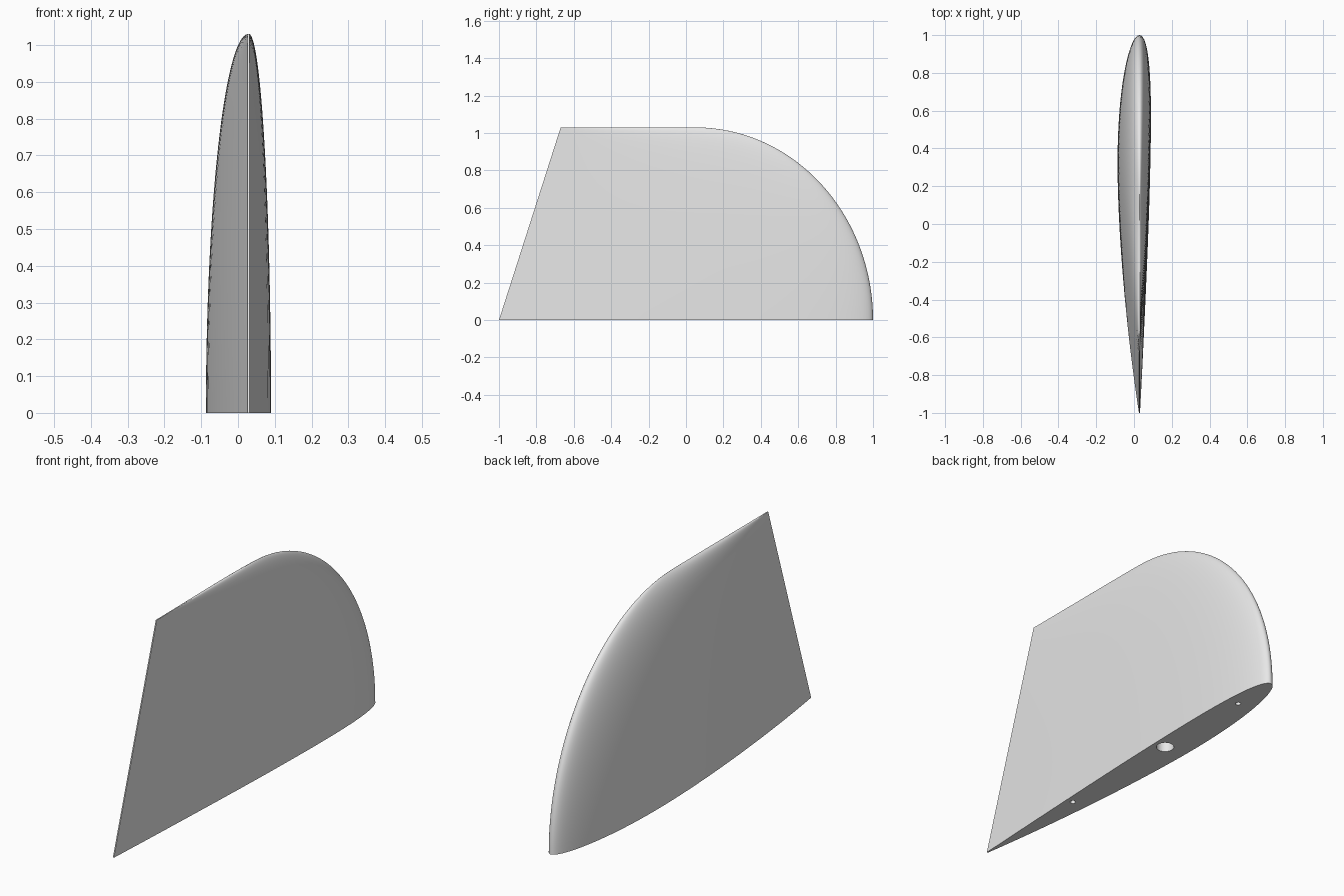
import bpy, bmesh, math

cube = bpy.data.objects.get("Cube")
if cube:
    bpy.data.objects.remove(cube, do_unlink=True)

HEIGHT, CHORD_X = 1.03, 0.029
THICK, CAMBER, CAMBER_POS = 0.0865, 0.015, 0.4
EDGE = 0.0028          # half width of the blunt trailing edge
STEPS, RINGS = 40, 48

grey = bpy.data.materials.new("light grey")
grey.use_nodes = True
grey.diffuse_color = (0.8, 0.8, 0.8, 1)
grey.node_tree.nodes["Principled BSDF"].inputs["Base Color"].default_value = (0.8, 0.8, 0.8, 1)


def foil(u):
    """Half thickness and camber of the root section at chord fraction u."""
    half = 10 * THICK * (0.2969 * math.sqrt(u) - 0.126 * u - 0.3516 * u**2
                         + 0.2843 * u**3 - 0.1036 * u**4)
    p = CAMBER_POS
    if u < p:
        bend = CAMBER / p**2 * (2 * p * u - u * u)
    else:
        bend = CAMBER / (1 - p)**2 * (1 - 2 * p + 2 * p * u - u * u)
    return half, 2 * bend


def section(angle):
    """Closed outline of the fin at one level, thinning elliptically to the tip."""
    z, s = HEIGHT * math.sin(angle), math.cos(angle)
    lead = 0.05 + 0.95 * s
    trail = -1 + 0.33 * z / HEIGHT
    points = []
    for side in (-1, 1):
        for i in range(STEPS + 1):
            k = STEPS - i if side < 0 else i
            if side > 0 and k == 0:
                continue
            u = 1 - math.cos(math.pi / 2 * k / STEPS)
            half, bend = foil(u)
            x = CHORD_X - s * bend + side * (s * half + EDGE * u)
            points.append((x, lead + (trail - lead) * u, z))
    return points


# Fin body: lofted sections with flat root and thin tip
bm = bmesh.new()
rings = [[bm.verts.new(p) for p in section(math.pi / 2 * r / RINGS)]
         for r in range(RINGS + 1)]
for low, high in zip(rings, rings[1:]):
    for i in range(len(low)):
        j = (i + 1) % len(low)
        bm.faces.new((low[i], low[j], high[j], high[i]))
bm.faces.new(rings[0])
bm.faces.new(rings[-1])
bmesh.ops.recalc_face_normals(bm, faces=bm.faces)
mesh = bpy.data.meshes.new("fin")
bm.to_mesh(mesh)
bm.free()
mesh.materials.append(grey)
fin = bpy.data.objects.new("fin", mesh)
bpy.context.collection.objects.link(fin)


# Shaft socket and two locating pin holes in the root
def drill(name, y, radius, depth):
    bpy.ops.mesh.primitive_cylinder_add(vertices=32, radius=radius, depth=2 * depth,
                                        location=(0.026, y, 0))
    cutter = bpy.context.object
    cutter.name = name
    cutter.hide_render = True
    cutter.data.materials.append(grey)
    bpy.ops.object.select_all(action="DESELECT")
    fin.select_set(True)
    bpy.context.view_layer.objects.active = fin
    cut = fin.modifiers.new(name, "BOOLEAN")
    cut.operation, cut.solver, cut.object = "DIFFERENCE", "EXACT", cutter
    bpy.ops.object.modifier_apply(modifier=cut.name)
    bpy.data.objects.remove(cutter, do_unlink=True)


drill("shaft_socket", 0.25, 0.04, 0.5)
drill("front_pin_hole", 0.765, 0.0125, 0.15)
drill("rear_pin_hole", -0.4, 0.0125, 0.15)

bpy.ops.object.shade_smooth_by_angle(angle=math.radians(35))
